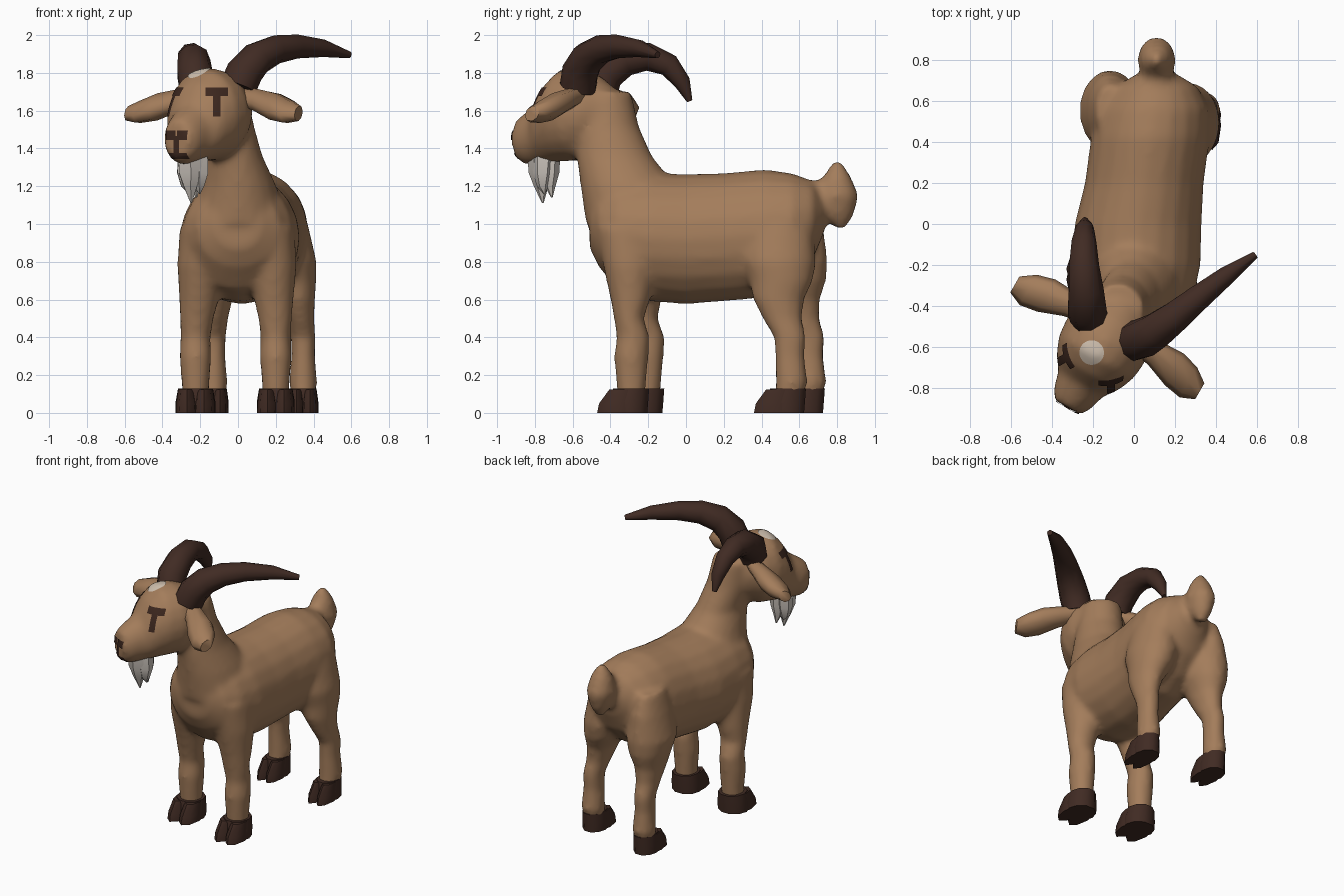
import bpy, bmesh, math
from mathutils import Vector, Matrix
from mathutils.bvhtree import BVHTree

if "Cube" in bpy.data.objects:
    bpy.data.objects.remove(bpy.data.objects["Cube"])


def material(name, rgb):
    m = bpy.data.materials.new(name)
    m.use_nodes = True
    m.diffuse_color = (*rgb, 1)
    m.node_tree.nodes["Principled BSDF"].inputs["Base Color"].default_value = (*rgb, 1)
    return m


TAN = material("tan_coat", (.37, .205, .105))
DARK = material("dark_horn", (.052, .024, .017))
MARK = material("dark_marking", (.045, .02, .013))
BEARD = material("pale_beard", (.62, .57, .52))
SPOT = material("cream_spot", (.63, .53, .43))

# Head frame: local -y is forward, turned toward the model's right
HEAD = Matrix.Translation((-.11, -.52, 0)) @ Matrix.Rotation(math.radians(-30), 4, 'Z')


def loft(bm, rings, sides=20, frame=Matrix()):
    """Closed tube through rings of (centre, half axis u, half axis v)."""
    loops = []
    for c, u, v in rings:
        loop = []
        for i in range(sides):
            a = math.tau * i / sides
            p = Vector(c) + Vector(u) * math.cos(a) + Vector(v) * math.sin(a)
            loop.append(bm.verts.new(frame @ p))
        loops.append(loop)
    for a, b in zip(loops, loops[1:]):
        for i in range(sides):
            j = (i + 1) % sides
            bm.faces.new((a[i], a[j], b[j], b[i]))
    bm.faces.new(loops[0][::-1])
    bm.faces.new(loops[-1])


def upright(rows):
    """Rings stacked in z from (x, y, z, half width, half depth)."""
    return [((x, y, z), (w, 0, 0), (0, d, 0)) for x, y, z, w, d in rows]


def along_y(rows):
    """Rings facing y from (x, y, z, half width, half height)."""
    return [((x, y, z), (w, 0, 0), (0, 0, h)) for x, y, z, w, h in rows]


def finish(name, bm, mat, angle=60):
    bmesh.ops.recalc_face_normals(bm, faces=bm.faces[:])
    me = bpy.data.meshes.new(name)
    bm.to_mesh(me)
    bm.free()
    me.materials.append(mat)
    ob = bpy.data.objects.new(name, me)
    bpy.context.collection.objects.link(ob)
    bpy.ops.object.select_all(action='DESELECT')
    ob.select_set(True)
    bpy.context.view_layer.objects.active = ob
    bpy.ops.object.shade_smooth_by_angle(angle=math.radians(angle))
    return ob


# Torso, neck, head and tail, merged into one coat
skin = bmesh.new()
loft(skin, along_y([
    (0, -.51, 1.0, .12, .13), (0, -.46, .98, .22, .21), (0, -.36, .95, .29, .3),
    (.01, -.2, .93, .315, .34), (.02, 0, .92, .31, .345), (.05, .2, .93, .29, .34),
    (.08, .42, .95, .29, .34), (.1, .56, .98, .27, .29), (.11, .67, 1.02, .2, .21),
    (.11, .73, 1.05, .1, .1)]))
loft(skin, upright([
    (-.08, -.43, 1.7, .13, .14), (-.06, -.42, 1.52, .145, .17), (-.02, -.38, 1.36, .15, .2),
    (0, -.31, 1.21, .2, .25), (0, -.26, 1.0, .26, .27)]))
loft(skin, along_y([
    (0, .15, 1.61, .11, .11), (0, .05, 1.59, .19, .2), (0, -.05, 1.58, .22, .245),
    (0, -.15, 1.575, .21, .245), (0, -.235, 1.535, .175, .21), (0, -.3, 1.475, .125, .16),
    (0, -.38, 1.45, .105, .135), (0, -.43, 1.45, .075, .1)]), frame=HEAD)
loft(skin, along_y([(.11, .58, 1.12, .09, .1), (.11, .7, 1.12, .08, .115), (.11, .82, 1.13, .07, .12)]))
loft(skin, upright([
    (.11, .82, .98, .03, .03), (.11, .79, 1.05, .07, .1), (.11, .8, 1.15, .095, .115),
    (.11, .8, 1.25, .07, .075), (.11, .8, 1.335, .02, .02)]))

# Leg profiles: height, blend from foot to hip, y shift, half width, half depth
FRONT = [(.98, 1, 0, .12, .17), (.78, .95, 0, .13, .14), (.6, .5, 0, .105, .105),
         (.5, .2, -.01, .09, .08), (.4, 0, .01, .08, .088), (.3, 0, 0, .085, .092),
         (.16, 0, 0, .075, .08), (.06, 0, 0, .07, .07)]
REAR = [(1.12, 1, 0, .07, .13), (.98, 1, 0, .11, .18), (.8, 1, 0, .152, .2),
        (.7, .75, 0, .13, .17), (.6, .4, -.03, .095, .135), (.5, .2, -.02, .075, .105),
        (.4, 0, .01, .066, .085), (.3, 0, .01, .064, .078), (.16, 0, .02, .075, .085),
        (.06, 0, 0, .06, .07)]
LEGS = [("front_left", FRONT, (.2, -.29), (.18, -.3), .1),
        ("front_right", FRONT, (-.225, -.21), (-.19, -.26), .105),
        ("rear_left", REAR, (.345, .54), (.265, .49), .08),
        ("rear_right", REAR, (-.13, .64), (-.115, .55), .08)]

for name, profile, foot, hip, width in LEGS:
    foot, hip = Vector(foot), Vector(hip)
    rows = []
    for z, t, dy, w, d in profile:
        p = foot.lerp(hip, t)
        rows.append((p.x, p.y + dy, z, w, d))
    loft(skin, upright(rows))
    # Cloven hoof: a heel block and two toes
    bm = bmesh.new()
    x, y = foot
    loft(bm, upright([(x, y - .01, 0, width, .1), (x, y - .01, .06, width, .105),
                      (x, y, .13, width * .88, .1)]), 10)
    for s in (-1, 1):
        tx = x + s * width * .44
        loft(bm, upright([(tx, y - .06, 0, width * .55, .12), (tx, y - .055, .05, width * .53, .115),
                          (tx, y - .03, .125, width * .44, .085)]), 8)
    finish(name + "_hoof", bm, DARK, 45)

coat = finish("coat", skin, TAN, 180)
remesh = coat.modifiers.new("merge", 'REMESH')
remesh.mode = 'VOXEL'
remesh.voxel_size = .02
remesh.use_smooth_shade = True
soften = coat.modifiers.new("soften", 'SMOOTH')
soften.factor = .5
soften.iterations = 8

# Ears
for side, s in (("left", 1), ("right", -1)):
    bm = bmesh.new()
    loft(bm, [((s * x, y, z), (0, w, w * .25), (0, 0, h)) for x, y, z, w, h in (
        (.12, .02, 1.68, .05, .045), (.24, .01, 1.655, .065, .06), (.36, -.01, 1.62, .09, .072),
        (.45, -.03, 1.595, .085, .06), (.52, -.04, 1.585, .045, .04))], 8, HEAD)
    finish(side + "_ear", bm, TAN)


# Horns sweep along a path with a fixed sideways axis
def horn(name, ref, points):
    bm = bmesh.new()
    ref = Vector(ref).normalized()
    path = [Vector(p[:3]) for p in points]
    rings = []
    for i, c in enumerate(path):
        tangent = path[min(i + 1, len(path) - 1)] - path[max(i - 1, 0)]
        up = tangent.cross(ref).normalized()
        rings.append((c, ref * points[i][3], up * points[i][3]))
    loft(bm, rings, 9)
    finish(name, bm, DARK)


horn("left_horn", (.6, -.8, 0), [
    (0, -.57, 1.72, .1), (.035, -.56, 1.8, .1), (.105, -.52, 1.88, .09), (.2, -.45, 1.925, .077),
    (.31, -.36, 1.94, .064), (.45, -.25, 1.93, .047), (.59, -.15, 1.895, .018)])
horn("right_horn", (1, 0, 0), [
    (-.22, -.45, 1.72, .095), (-.23, -.42, 1.8, .097), (-.235, -.32, 1.87, .088),
    (-.245, -.2, 1.885, .075), (-.245, -.09, 1.84, .062), (-.24, -.02, 1.75, .045),
    (-.24, .02, 1.65, .015)])

# Beard: a full tuft ending in tapering locks
bm = bmesh.new()
for x, y, tip, w in ((0, -.285, 1.11, .075), (.035, -.255, 1.16, .06), (-.035, -.265, 1.17, .06),
                     (0, -.23, 1.14, .055)):
    loft(bm, upright([(x * .8, y, 1.38, w, w), (x, y, 1.27, w * .95, w * .85),
                      (x, y, 1.2, w * .55, w * .5), (x, y + .01, tip, .004, .004)]), 6, HEAD)
finish("beard", bm, BEARD, 40)

# Markings are thin sheets draped on the coat
bpy.context.view_layer.update()
surface = BVHTree.FromObject(coat, bpy.context.evaluated_depsgraph_get())


def drape(name, centre, right, up, mat, w, h, round_off=False, n=8):
    bm = bmesh.new()
    bmesh.ops.create_grid(bm, x_segments=n, y_segments=n, size=1)
    right, up = Vector(right).normalized(), Vector(up).normalized()
    out = right.cross(up)
    turn = HEAD.to_3x3()
    for v in bm.verts:
        a, b = v.co.x, v.co.y
        if round_off:
            a, b = a * math.sqrt(1 - b * b / 2), b * math.sqrt(1 - a * a / 2)
        p = HEAD @ (Vector(centre) + right * a * w + up * b * h + out * .3)
        hit = surface.ray_cast(p, -(turn @ out))[0]
        v.co = (hit if hit else p - turn @ out * .3) + turn @ out * .005
    finish(name, bm, mat, 180)


for side, s in (("left", 1), ("right", -1)):
    across = (.87, s * .5, 0)
    drape(side + "_brow", (s * .13, -.23, 1.7), across, (0, 0, 1), MARK, .06, .022)
    drape(side + "_eye", (s * .13, -.23, 1.63), across, (0, 0, 1), MARK, .02, .06)
    drape(side + "_nostril", (s * .035, -.44, 1.47), (1, 0, 0), (0, 0, 1), MARK, .03, .026)
drape("nose_line", (0, -.44, 1.41), (1, 0, 0), (0, 0, 1), MARK, .016, .055)
drape("mouth", (0, -.44, 1.36), (1, 0, 0), (0, 0, 1), MARK, .055, .016)
drape("forehead_spot", (-.03, -.14, 1.8), (1, 0, 0), (0, 1, 0), SPOT, .06, .06, True)
